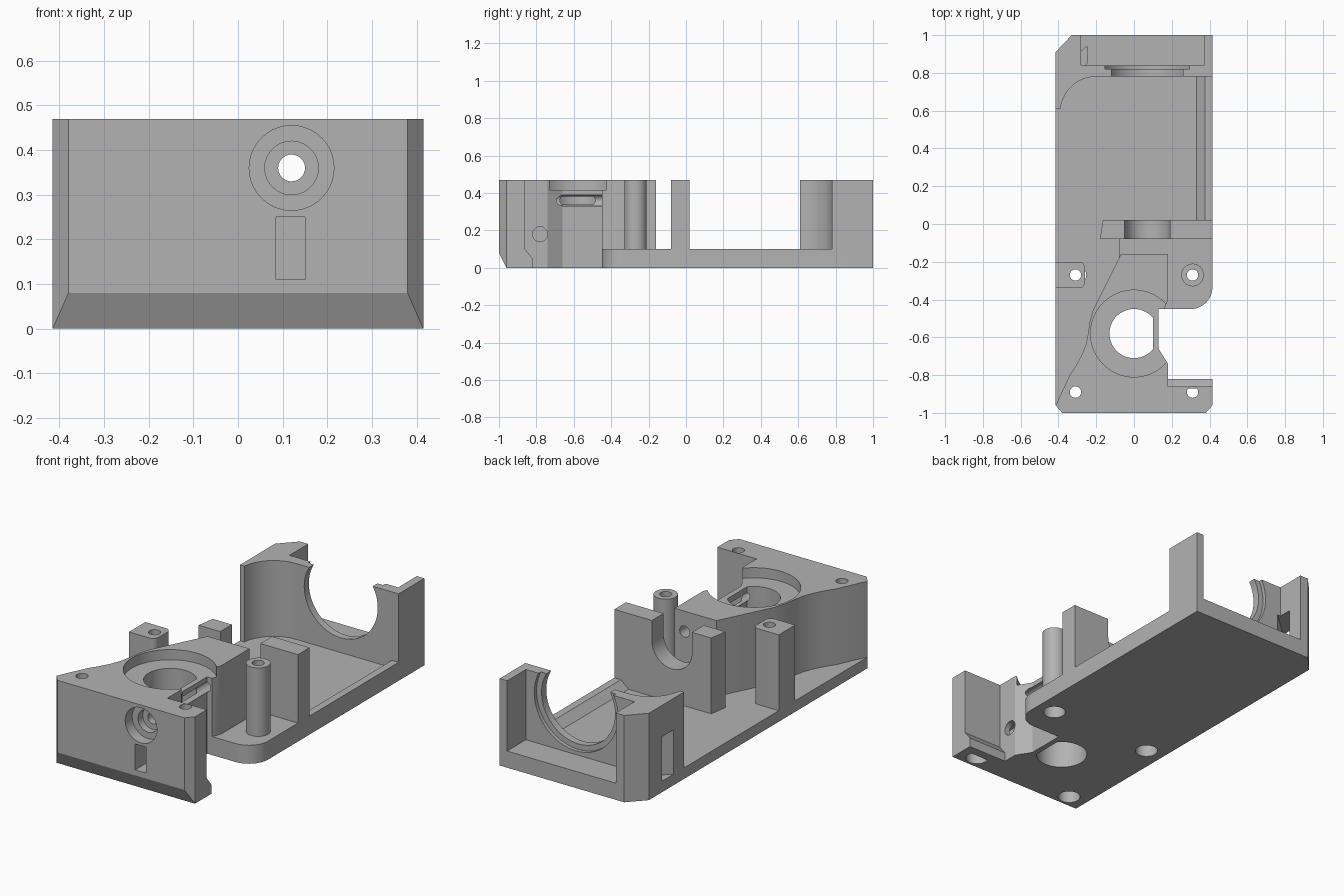
import bpy, bmesh
from math import sin, cos, radians

if "Cube" in bpy.data.objects:
    bpy.data.objects.remove(bpy.data.objects["Cube"], do_unlink=True)

grey = bpy.data.materials.new("plain grey")
grey.use_nodes = True
GREY = (0.45, 0.45, 0.45, 1)
grey.diffuse_color = GREY
grey.node_tree.nodes["Principled BSDF"].inputs["Base Color"].default_value = GREY

TOP, FLOOR, PAD = 0.47, 0.06, 0.1
AXIS_X, AXIS_Z = 0.07, 0.36      # motor axis
HOLE_X, HOLE_Y = 0.12, -0.58     # feed path and bearing centre


def arc(cx, cy, r, a0=0, a1=360, n=48):
    """Points on an arc; a full circle leaves out the repeated end."""
    count = n if a1 - a0 == 360 else n + 1
    angles = [radians(a0 + (a1 - a0) * i / n) for i in range(count)]
    return [(cx + r * cos(a), cy + r * sin(a)) for a in angles]


def rect(u0, v0, u1, v1):
    return [(u0, v0), (u1, v0), (u1, v1), (u0, v1)]


def prism(name, points, lo, hi, axis="Z"):
    """Extrude a 2D outline along an axis."""
    place = {"X": lambda u, v, w: (w, u, v),
             "Y": lambda u, v, w: (u, w, v),
             "Z": lambda u, v, w: (u, v, w)}[axis]
    bm = bmesh.new()
    low = [bm.verts.new(place(u, v, lo)) for u, v in points]
    high = [bm.verts.new(place(u, v, hi)) for u, v in points]
    bm.faces.new(low)
    bm.faces.new(high)
    for i in range(len(points)):
        j = (i + 1) % len(points)
        bm.faces.new((low[i], low[j], high[j], high[i]))
    bmesh.ops.recalc_face_normals(bm, faces=bm.faces)
    mesh = bpy.data.meshes.new(name)
    bm.to_mesh(mesh)
    bm.free()
    mesh.materials.append(grey)
    obj = bpy.data.objects.new(name, mesh)
    bpy.context.collection.objects.link(obj)
    return obj


def cut(obj, cutters):
    """Subtract the cutters and bake the result."""
    for c in cutters:
        mod = obj.modifiers.new("cut", "BOOLEAN")
        mod.operation = "DIFFERENCE"
        mod.solver = "EXACT"
        mod.object = c
    bpy.context.view_layer.update()
    graph = bpy.context.evaluated_depsgraph_get()
    mesh = bpy.data.meshes.new_from_object(obj.evaluated_get(graph))
    obj.modifiers.clear()
    obj.data = mesh


# Outlines shared by the base and the front block
front_edge = [(-0.415, -0.96), (-0.38, -1), (0.38, -1), (0.415, -0.96),
              (0.415, -0.86), (0.18, -0.86), (0.18, -0.74), (0.13, -0.66),
              (0.13, -0.45)]
round_corner = arc(0.3, -0.335, 0.115, -90, 0, 12)

# Floor, raised pad and side rail
base = prism("base_plate", front_edge + round_corner +
             [(0.415, 1), (-0.33, 1), (-0.415, 0.91)], 0, FLOOR)
pad = prism("raised_pad", [(0.14, -0.45)] + round_corner +
            [(0.415, 0), (-0.08, 0), (-0.08, -0.2), (0.14, -0.2)], 0, PAD)
rail = prism("side_rail", [(0.33, 0), (0.415, 0), (0.415, PAD), (0.375, PAD),
             (0.33, FLOOR)], 0, 0.8, "Y")
lip = prism("front_wall_lip", [(-0.87, 0), (-0.82, 0), (-0.82, 0.05),
            (-0.86, PAD), (-0.87, PAD)], 0.18, 0.415, "X")

# Front block with curved flank
block = prism("front_block", front_edge +
              [(0.16, -0.45), (0.18, -0.4), (0.18, -0.16), (-0.07, -0.16),
               (-0.215, -0.45), (-0.235, -0.52), (-0.243, -0.58),
               (-0.255, -0.64), (-0.28, -0.7), (-0.31, -0.755),
               (-0.34, -0.8)], 0, TOP)

# Screw posts
round_post = prism("round_screw_post", arc(0.31, -0.27, 0.06), FLOOR, TOP)
square_post = prism("square_screw_post", [(-0.415, -0.34)] +
                    arc(-0.29, -0.31, 0.03, -90, 0, 6) +
                    arc(-0.29, -0.23, 0.03, 0, 90, 6) + [(-0.415, -0.2)], 0, TOP)

# Shaft saddle and back frame
saddle = prism("shaft_saddle", [(-0.18, -0.08), (0.415, -0.08),
               (0.415, 0.02), (-0.165, 0.02)], 0, TOP)
hollow = arc(-0.2, 0.59, 0.19, 90, 174, 20)[::-1]
frame = prism("back_frame", [(-0.415, 0.61)] + hollow +
              [(0.415, 0.78), (0.415, 1), (-0.33, 1), (-0.415, 0.91)], 0, TOP)

# Cutters: corner screws with wide heads below
screws = []
for x in (-0.31, 0.31):
    for y in (-0.27, -0.89):
        screws.append(prism("screw_cutter", arc(x, y, 0.03, n=32), -0.1, 1))
        screws.append(prism("screw_head_cutter", arc(x, y, 0.057, n=32), -0.1, 0.07))

# Cutters: sloped front foot, bearing seat and flat-sided bore
foot = prism("foot_cutter", [(-1.1, -0.1), (-0.91, -0.1), (-0.96, 0),
             (-1, 0.08), (-1.1, 0.28)], -1, 1, "X")
bore = prism("bore_cutter", arc(0, HOLE_Y, 0.13, 39.7, 320.3), -0.1, 1)
seat = prism("seat_cutter", arc(0, HOLE_Y, 0.23, n=64), 0.415, 1)

# Cutters: feed hole with stepped mouth, nut slot and cross screw
feed = [prism("feed_cutter", arc(HOLE_X, AXIS_Z, r, n=40), -1.1, end, "Y")
        for r, end in ((0.03, 0), (0.06, -0.9), (0.095, -0.94))]
nut = prism("nut_cutter", rect(0.085, 0.11, 0.15, 0.25), -1.1, -0.73, "Y")
cross = prism("cross_screw_cutter", arc(-0.78, 0.18, 0.04, n=32), 0.03, 0.3, "X")

# Cutters: shaft trough, stepped motor arch, rear pocket, strap slot
trough = prism("trough_cutter", [(AXIS_X + 0.12, 1), (AXIS_X - 0.12, 1)] +
               arc(AXIS_X, AXIS_Z, 0.12, 180, 360, 32), -0.3, 0.2, "Y")
arch = [prism("arch_cutter", arc(AXIS_X, AXIS_Z, r, n=64), y0, y1, "Y")
        for r, y0, y1 in ((0.22, 0.7, 0.83), (0.25, 0.82, 0.86))]
pocket = prism("pocket_cutter", rect(-0.28, 0.84, 0.37, 1.2), 0.09, 1)
strap = prism("strap_cutter", [(-0.45, 0.67), (-0.45, 0.77), (-0.25, 0.94),
              (-0.25, 0.85)], FLOOR, 0.3)

cut(base, screws + [foot, bore])
cut(pad, screws)
cut(block, screws + [foot, bore, seat, nut, cross] + feed)
cut(round_post, screws)
cut(square_post, screws)
cut(saddle, [trough])
cut(frame, arch + [pocket, strap])

# Remove cutters, then shade
parts = [base, pad, rail, lip, block, round_post, square_post, saddle, frame]
for obj in list(bpy.data.objects):
    if "_cutter" in obj.name:
        bpy.data.objects.remove(obj, do_unlink=True)
bpy.ops.object.select_all(action="DESELECT")
for obj in parts:
    obj.select_set(True)
bpy.context.view_layer.objects.active = base
bpy.ops.object.shade_smooth_by_angle(angle=radians(25))
